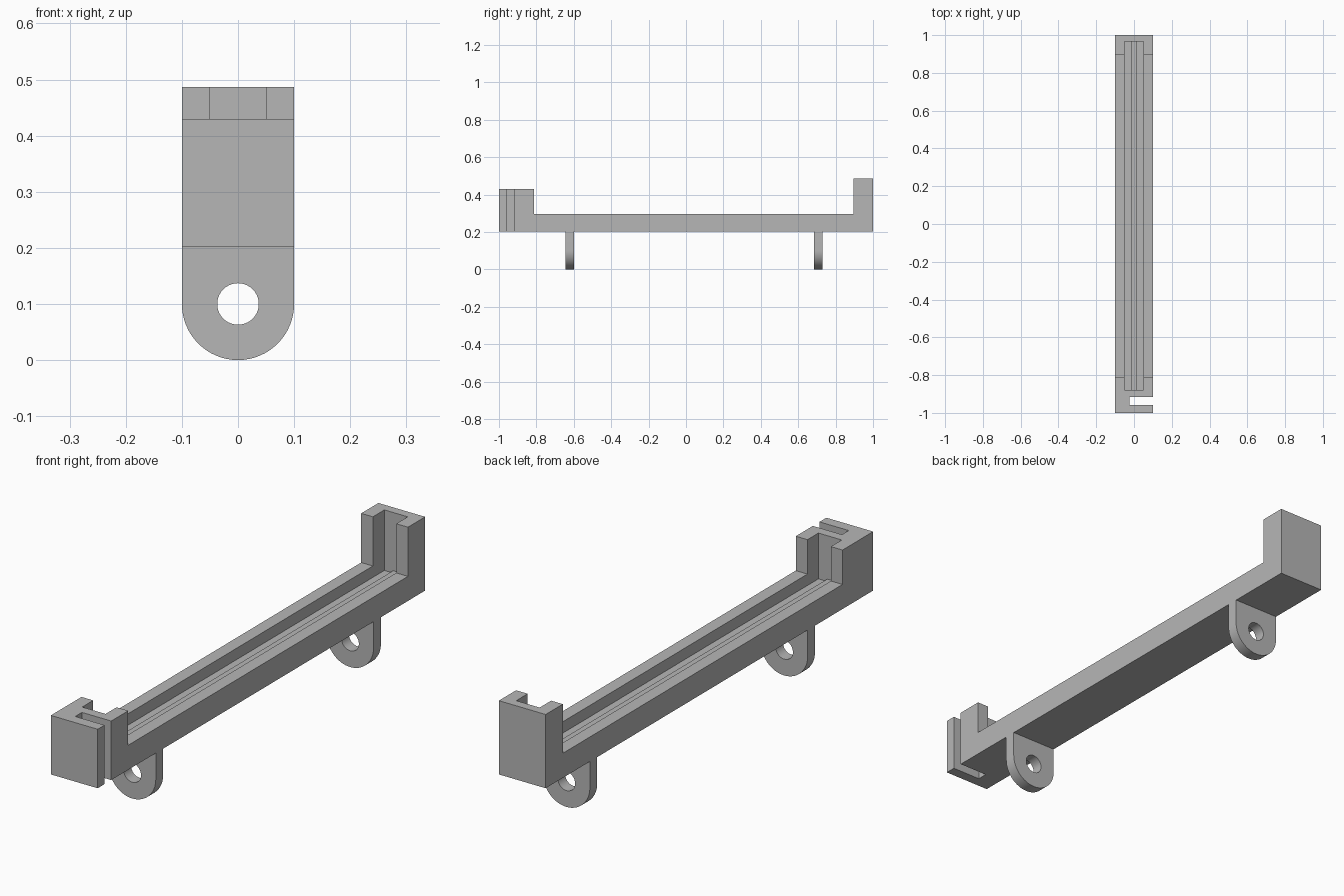
import bpy, bmesh, math

if "Cube" in bpy.data.objects:
    bpy.data.objects.remove(bpy.data.objects["Cube"], do_unlink=True)

grey = bpy.data.materials.new("plain grey")
grey.use_nodes = True
grey.diffuse_color = (0.47, 0.47, 0.47, 1)
grey.node_tree.nodes["Principled BSDF"].inputs["Base Color"].default_value = (0.47, 0.47, 0.47, 1)


def prism(name, points, offset):
    """Extrude a closed 3D outline along an offset."""
    bm = bmesh.new()
    face = bm.faces.new([bm.verts.new(p) for p in points])
    moved = bmesh.ops.extrude_face_region(bm, geom=[face])["geom"]
    bmesh.ops.translate(bm, vec=offset, verts=[v for v in moved if isinstance(v, bmesh.types.BMVert)])
    bmesh.ops.recalc_face_normals(bm, faces=bm.faces)
    mesh = bpy.data.meshes.new(name)
    bm.to_mesh(mesh)
    bm.free()
    mesh.materials.append(grey)
    obj = bpy.data.objects.new(name, mesh)
    bpy.context.collection.objects.link(obj)
    return obj


def box(name, x0, x1, y0, y1, z0, z1):
    return prism(name, [(x0, y0, z0), (x1, y0, z0), (x1, y1, z0), (x0, y1, z0)], (0, 0, z1 - z0))


def cut(obj, cutter):
    """Subtract the cutter, apply the result and remove the cutter."""
    cutter.hide_render = True
    mod = obj.modifiers.new("cut", "BOOLEAN")
    mod.operation, mod.solver, mod.object = "DIFFERENCE", "EXACT", cutter
    bpy.context.view_layer.objects.active = obj
    bpy.ops.object.modifier_apply(modifier=mod.name)
    bpy.data.objects.remove(cutter, do_unlink=True)


HALF = 0.1
BASE, RAIL, FLOOR = 0.202, 0.297, 0.253
FRONT_TOP, BACK_TOP = 0.43, 0.487

# Long body: side outline with a raised block at each end
side = [(-1, BASE), (1, BASE), (1, BACK_TOP), (0.895, BACK_TOP), (0.895, RAIL),
        (-0.813, RAIL), (-0.813, FRONT_TOP), (-1, FRONT_TOP)]
body = prism("channel_body", [(-HALF, y, z) for y, z in side], (2 * HALF, 0, 0))

# Open channel along the top, and the slot in the front block
cut(body, box("channel_cutter", -0.05, 0.05, -0.88, 0.965, FLOOR, 0.6))
cut(body, box("slot_cutter", -0.025, 0.2, -0.958, -0.917, 0.1, 0.6))

# Low ridge along the channel floor
box("channel_ridge", -0.0125, 0.0125, -0.88, 0.965, FLOOR - 0.005, FLOOR + 0.009)


def arc(radius, start, end, steps):
    angles = [start + (end - start) * i / steps for i in range(steps + 1)]
    return [(radius * math.cos(a), HALF + radius * math.sin(a)) for a in angles]


# Rounded mounting tabs with a round hole
for name, y in (("front_tab", -0.645), ("back_tab", 0.685)):
    outline = arc(HALF, math.pi, 2 * math.pi, 32) + [(HALF, BASE), (-HALF, BASE)]
    tab = prism(name, [(x, y, z) for x, z in outline], (0, 0.045, 0))
    hole = arc(0.037, 0, 2 * math.pi, 40)[:-1]
    cut(tab, prism("hole_cutter", [(x, y - 0.1, z) for x, z in hole], (0, 0.3, 0)))
    bpy.ops.object.select_all(action="DESELECT")
    tab.select_set(True)
    bpy.context.view_layer.objects.active = tab
    bpy.ops.object.shade_smooth_by_angle(angle=math.radians(30))
